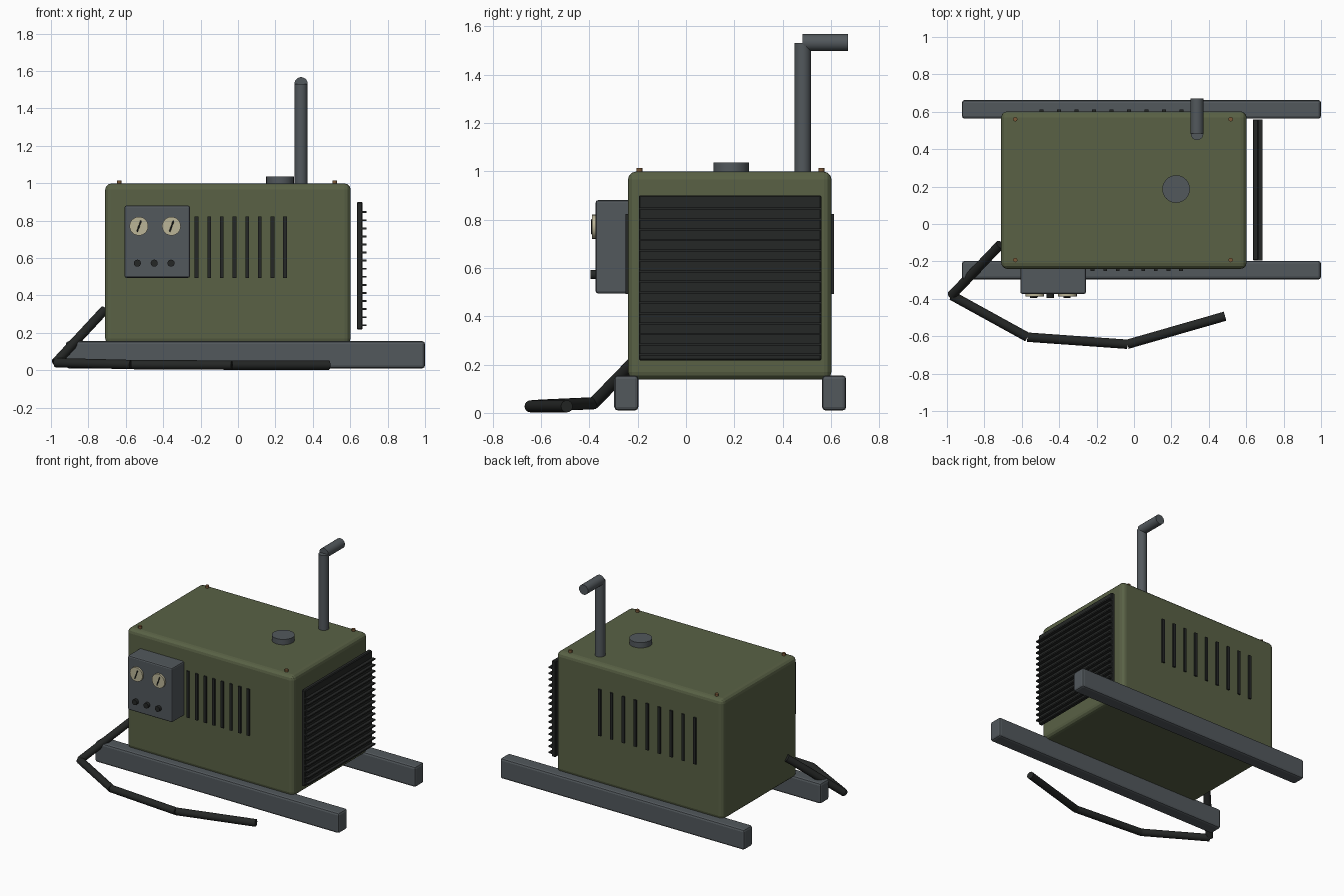
import bpy, math
from mathutils import Vector

if "Cube" in bpy.data.objects:
    bpy.data.objects.remove(bpy.data.objects["Cube"])


def material(name, rgb):
    m = bpy.data.materials.new(name)
    m.diffuse_color = (*rgb, 1)
    m.use_nodes = True
    m.node_tree.nodes["Principled BSDF"].inputs["Base Color"].default_value = m.diffuse_color
    return m


OLIVE = material("olive", (0.10, 0.12, 0.06))
STEEL = material("steel", (0.085, 0.098, 0.108))
BLACK = material("black", (0.018, 0.02, 0.019))
CREAM = material("cream", (0.50, 0.46, 0.31))
BRASS = material("brass", (0.20, 0.10, 0.04))


def finish(name, mat, bevel=0, segments=2):
    ob = bpy.context.object
    ob.name = name
    ob.data.materials.append(mat)
    if bevel:
        mod = ob.modifiers.new("bevel", "BEVEL")
        mod.width, mod.segments = bevel, segments
    return ob


def box(name, x, y, z, mat, bevel=0, segments=2):
    """Box from (min, max) ranges on each axis."""
    bpy.ops.mesh.primitive_cube_add(size=1, location=[sum(r) / 2 for r in (x, y, z)])
    bpy.context.object.scale = [r[1] - r[0] for r in (x, y, z)]
    bpy.ops.object.transform_apply(location=False, rotation=False)
    return finish(name, mat, bevel, segments)


def rod(name, a, b, r, mat, sides=20, bevel=0):
    """Cylinder between two points."""
    a, b = Vector(a), Vector(b)
    bpy.ops.mesh.primitive_cylinder_add(vertices=sides, radius=r, depth=(b - a).length,
                                        location=(a + b) / 2,
                                        rotation=(b - a).to_track_quat('Z', 'Y').to_euler())
    bpy.ops.object.shade_smooth_by_angle(angle=math.radians(35))
    return finish(name, mat, bevel)


# Housing and skids
box("housing", (-0.71, 0.602), (-0.24, 0.602), (0.138, 0.998), OLIVE, 0.032, 3)
for side, y in (("front", -0.247), ("back", 0.613)):
    box(f"{side}_skid", (-0.92, 1.0), (y - 0.05, y + 0.05), (0.01, 0.155), STEEL, 0.015)

# Radiator with horizontal fins
box("radiator_core", (0.635, 0.665), (-0.195, 0.56), (0.217, 0.9), BLACK, 0.005, 1)
for i in range(15):
    z = 0.24 + i * 0.0432
    box(f"radiator_fin_{i + 1}", (0.65, 0.688), (-0.195, 0.56), (z - 0.005, z + 0.005), BLACK)

# Louvre slots on both long sides
for i in range(8):
    x = -0.222 + i * 0.0677
    box(f"front_slot_{i + 1}", (x - 0.01, x + 0.01), (-0.25, -0.23), (0.492, 0.822), BLACK)
for i in range(9):
    x = -0.495 + i * 0.0937
    box(f"back_slot_{i + 1}", (x - 0.01, x + 0.01), (0.592, 0.612), (0.492, 0.822), BLACK)

# Control box with gauges and knobs
box("control_box", (-0.607, -0.257), (-0.374, -0.23), (0.494, 0.88), STEEL, 0.01)
for i, x in enumerate((-0.53, -0.356)):
    rod(f"gauge_{i + 1}", (x, -0.36, 0.77), (x, -0.388, 0.77), 0.05, CREAM, 24)
    rod(f"gauge_needle_{i + 1}", (x - 0.01, -0.389, 0.74), (x + 0.012, -0.389, 0.80),
        0.004, BLACK, 8)
for i, x in enumerate((-0.538, -0.448, -0.358)):
    rod(f"knob_{i + 1}", (x, -0.36, 0.572), (x, -0.395, 0.572), 0.019, BLACK, 16)

# Roof fittings
rod("fuel_cap", (0.225, 0.187, 0.98), (0.225, 0.187, 1.036), 0.074, STEEL, 24)
for i, x in enumerate((-0.635, 0.517)):
    for j, y in enumerate((-0.193, 0.56)):
        rod(f"roof_bolt_{i * 2 + j + 1}", (x, y, 0.98), (x, y, 1.014), 0.012, BRASS, 12)

# Exhaust stack
rod("exhaust_stack", (0.337, 0.483, 0.95), (0.337, 0.483, 1.53), 0.034, STEEL)
rod("exhaust_outlet", (0.337, 0.483, 1.532), (0.337, 0.67, 1.532), 0.035, STEEL)

# Power cable lying on the ground
path = [(-0.715, -0.11, 0.32), (-0.975, -0.382, 0.04), (-0.57, -0.605, 0.03),
        (-0.035, -0.643, 0.027), (0.487, -0.493, 0.027)]
for i, (a, b) in enumerate(zip(path, path[1:])):
    rod(f"cable_section_{i + 1}", a, b, 0.025, BLACK, 16)
